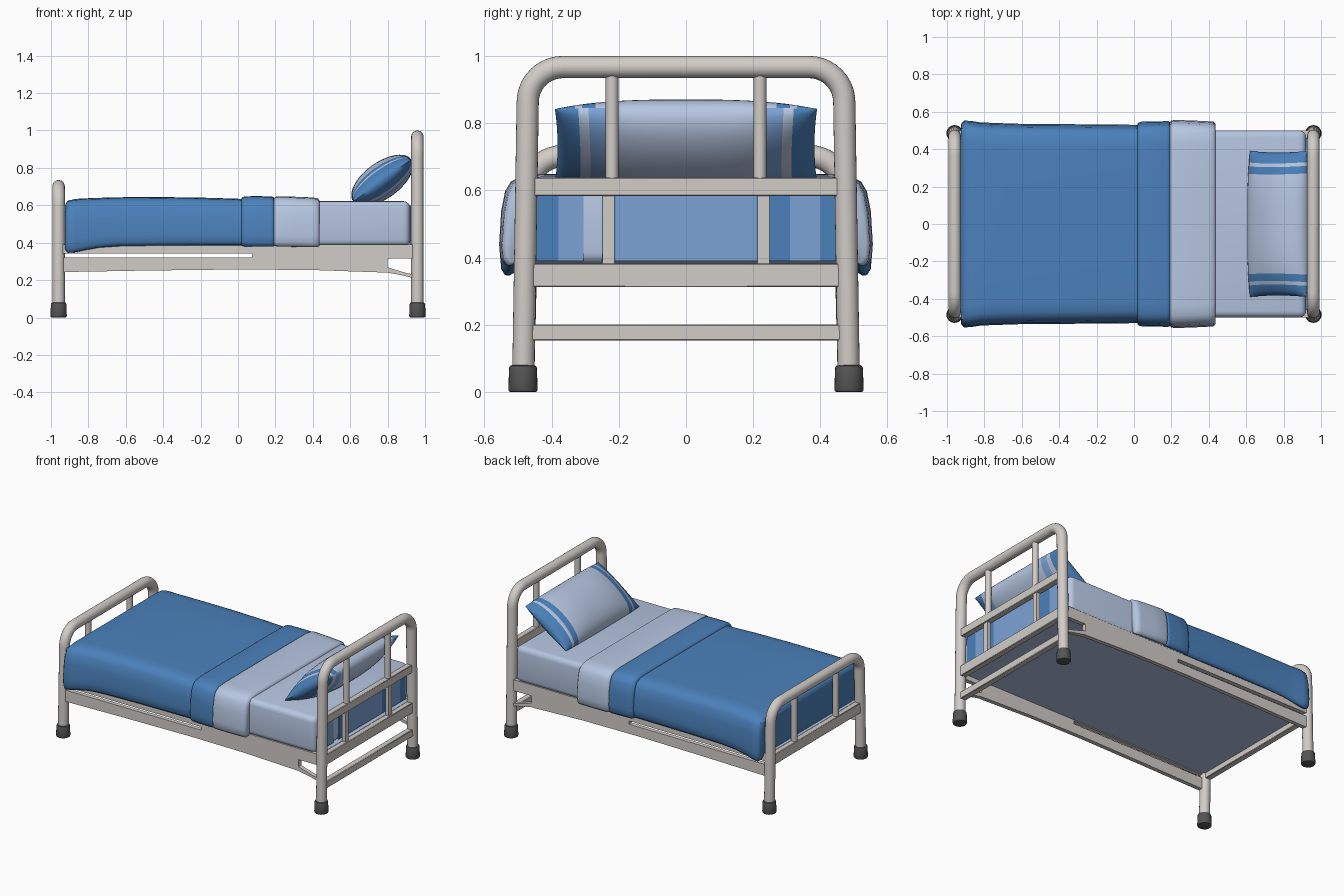
import bpy, bmesh, math
from mathutils import Vector

if "Cube" in bpy.data.objects:
    bpy.data.objects.remove(bpy.data.objects["Cube"])


def mat(name, rgb):
    m = bpy.data.materials.new(name)
    m.diffuse_color = (*rgb, 1)
    m.use_nodes = True
    m.node_tree.nodes["Principled BSDF"].inputs["Base Color"].default_value = m.diffuse_color
    return m


METAL = mat("warm grey metal", (0.64, 0.605, 0.575))
RUBBER = mat("dark rubber", (0.09, 0.09, 0.09))
BLUE = mat("blanket blue", (0.07, 0.22, 0.50))
LIGHT = mat("pale blue linen", (0.47, 0.57, 0.76))
MID = mat("medium blue stripe", (0.20, 0.37, 0.68))


def finish(name, bm, mats, angle=40):
    bmesh.ops.recalc_face_normals(bm, faces=bm.faces[:])
    me = bpy.data.meshes.new(name)
    bm.to_mesh(me)
    bm.free()
    for m in mats:
        me.materials.append(m)
    for p in me.polygons:
        p.use_smooth = True
    me.set_sharp_from_angle(angle=math.radians(angle))
    ob = bpy.data.objects.new(name, me)
    bpy.context.collection.objects.link(ob)
    return ob


def box(name, x, y, z, m, bevel=0.0, seg=2):
    bm = bmesh.new()
    bmesh.ops.create_cube(bm, size=1)
    for v in bm.verts:
        v.co = [a[0] + (c + 0.5) * (a[1] - a[0]) for a, c in zip((x, y, z), v.co)]
    if bevel:
        bmesh.ops.bevel(bm, geom=bm.edges[:], offset=bevel, segments=seg,
                        profile=0.5, affect='EDGES')
    return finish(name, bm, [m])


def rod(name, x, y, z0, z1, r0, r1, m, bevel=0.0):
    bm = bmesh.new()
    bmesh.ops.create_cone(bm, cap_ends=True, segments=24, radius1=r0, radius2=r1, depth=z1 - z0)
    if bevel:
        es = [e for e in bm.edges if any(len(f.verts) > 4 for f in e.link_faces)]
        bmesh.ops.bevel(bm, geom=es, offset=bevel, segments=2, profile=0.5, affect='EDGES')
    bmesh.ops.translate(bm, verts=bm.verts[:], vec=(x, y, (z0 + z1) / 2))
    return finish(name, bm, [m])


def loft(bm, rings, cap=True):
    vs = [[bm.verts.new(p) for p in r] for r in rings]
    n = len(vs[0])
    for a, b in zip(vs, vs[1:]):
        for i in range(n):
            bm.faces.new((a[i], a[(i + 1) % n], b[(i + 1) % n], b[i]))
    if cap:
        bm.faces.new(vs[0])
        bm.faces.new(vs[-1])


# Bent tube frame: legs lean out slightly, rounded top corners
def tube_frame(name, x, top, r=0.033):
    zc, yc, R = top - r, 0.471, 0.105
    half = [(0.484, 0.05), (yc, zc - R)]
    half += [(yc - R + R * math.cos(t), zc - R + R * math.sin(t))
             for t in [math.pi / 2 * i / 10 for i in range(1, 11)]]
    path = half + [(-y, z) for y, z in reversed(half)]
    rings = []
    for i, (y, z) in enumerate(path):
        a, b = Vector(path[max(i - 1, 0)]), Vector(path[min(i + 1, len(path) - 1)])
        d = (b - a).normalized()
        rings.append([(x + r * math.cos(t), y - d.y * r * math.sin(t), z + d.x * r * math.sin(t))
                      for t in [math.tau * k / 24 for k in range(24)]])
    bm = bmesh.new()
    loft(bm, rings)
    finish(name, bm, [METAL])
    for s in (-1, 1):
        rod(name + "_foot", x, s * 0.485, 0, 0.08, 0.044, 0.041, RUBBER, 0.008)


HX, FX = 0.959, -0.959
tube_frame("head_frame", HX, 1.0)
tube_frame("foot_frame", FX, 0.735)


# Cross rails and upright bars
def rail(name, x, z0, z1):
    box(name, (x - 0.02, x + 0.02), (-0.465, 0.465), (z0, z1), METAL, 0.003, 1)


rail("head_upper_rail", HX, 0.584, 0.638)
rail("head_middle_rail", HX, 0.312, 0.382)
rail("head_lower_rail", HX, 0.154, 0.201)
rail("foot_rail", FX, 0.312, 0.382)
for s in (-1, 1):
    rod("head_bar", HX, s * 0.22, 0.62, 0.96, 0.019, 0.019, METAL)
    rod("foot_bar", FX, s * 0.22, 0.36, 0.70, 0.019, 0.019, METAL)
    box("head_lower_bar", (HX - 0.012, HX + 0.012), (s * 0.23 - 0.018, s * 0.23 + 0.018),
        (0.37, 0.60), METAL)

# Side rails with a long slot and an end notch
outline = [(-.945, .243), (-.5, .251), (0, .257), (.4, .254), (.8, .24), (.88, .225), (.95, .208),
           (.95, .228), (.9, .238), (.8, .268), (.8, .316), (.95, .316), (.95, .39), (-.945, .39),
           (-.945, .342), (.075, .342), (.075, .320), (-.945, .320)]
for s in (-1, 1):
    bm = bmesh.new()
    f = bm.faces.new([bm.verts.new((x, s * 0.485 - 0.014, z)) for x, z in outline])
    ext = bmesh.ops.extrude_face_region(bm, geom=[f])
    bmesh.ops.translate(bm, vec=(0, 0.028, 0),
                        verts=[v for v in ext["geom"] if isinstance(v, bmesh.types.BMVert)])
    finish("side_rail", bm, [METAL], 20)

# Bed base and mattress
box("bed_base", (-0.945, 0.945), (-0.475, 0.475), (0.348, 0.384), LIGHT)
box("mattress", (-0.905, 0.92), (-0.5, 0.5), (0.38, 0.622), LIGHT, 0.035, 4)

# Printed stripes on the head end of the mattress
for y0, y1, m in [(-.46, -.38, BLUE), (-.38, -.305, MID), (-.25, -.21, BLUE), (-.21, .21, MID),
                  (.21, .31, BLUE), (.31, .40, MID), (.40, .46, BLUE)]:
    box("mattress_stripe", (0.916, 0.924), (y0, y1), (0.39, 0.60), m)


# Draped covers: shell section swept along x; stations are (x, width, top, bottom)
def cover(name, stations, m):
    rings = []
    for x, w, zt, zb in stations:
        half = [(0.2, zt), (w - .12, zt - .001), (w - .065, zt - .006), (w - .035, zt - .022),
                (w - .018, zt - .05), (w - .006, zt - .11), (w, zb + .06), (w - .003, zb + .02),
                (w - .014, zb + .002), (w - .026, zb), (.499, zb + .015)]
        inner = [(.49, zt - .06), (.45, zt - .03)]
        loop = half + inner
        rings.append([(x, y, z) for y, z in loop] + [(x, -y, z) for y, z in reversed(loop)])
    bm = bmesh.new()
    loft(bm, rings)
    finish(name, bm, [m], 80)


cover("blanket", [(-.926, .527, .59, .375), (-.922, .54, .609, .358), (-.908, .553, .625, .346),
                  (-.87, .551, .634, .349), (-.82, .543, .637, .36), (-.74, .54, .64, .374),
                  (-.62, .536, .643, .382), (-.4, .534, .644, .385), (-.15, .532, .64, .386),
                  (.03, .53, .634, .386)], BLUE)
box("blanket_foot_end", (-0.926, -0.88), (-0.515, 0.515), (0.37, 0.61), BLUE, 0.015, 3)
cover("blanket_fold", [(.018, .533, .635, .388), (.024, .542, .644, .382), (.04, .547, .648, .38),
                       (.11, .548, .649, .379), (.175, .55, .647, .379), (.19, .549, .645, .38),
                       (.194, .538, .635, .388)], BLUE)
cover("sheet_fold", [(.192, .543, .637, .388), (.198, .552, .645, .382), (.215, .556, .648, .38),
                     (.3, .554, .646, .378), (.4, .549, .642, .376), (.425, .547, .638, .376),
                     (.436, .535, .628, .385)], LIGHT)

# Tilted pillow with striped ends, wider stripes underneath
NU, NV = 20, 78
L, W, T, tilt = 0.192, 0.39, 0.097, math.radians(36)
ca, sa = math.cos(tilt), math.sin(tilt)
bm = bmesh.new()
for side in (1, -1):
    grid = []
    for i in range(NU + 1):
        row = []
        u = math.sin(math.pi / 2 * (2 * i / NU - 1))
        for j in range(NV + 1):
            v = 2 * j / NV - 1
            h = side * T * max(0, 1 - u * u) ** 0.5 * max(0, 1 - abs(v) ** 2.8) ** 0.55
            a = u * L * (1 - 0.03 * v ** 4)
            b = v * W * (1 - 0.02 * (1 - u * u))
            row.append(bm.verts.new((0.771 + a * ca - h * sa, b, 0.733 + a * sa + h * ca)))
        grid.append(row)
    for i in range(NU):
        for j in range(NV):
            f = bm.faces.new((grid[i][j], grid[i + 1][j], grid[i + 1][j + 1], grid[i][j + 1]))
            y = abs((2 * j + 1) / NV - 1) * W
            if side > 0:
                f.material_index = 1 if y > 0.33 or 0.27 < y < 0.31 else 0
            else:
                f.material_index = 1 if y > 0.32 else 2 if 0.24 < y < 0.29 else 0
bmesh.ops.remove_doubles(bm, verts=bm.verts[:], dist=1e-5)
finish("pillow", bm, [LIGHT, BLUE, MID], 60)
